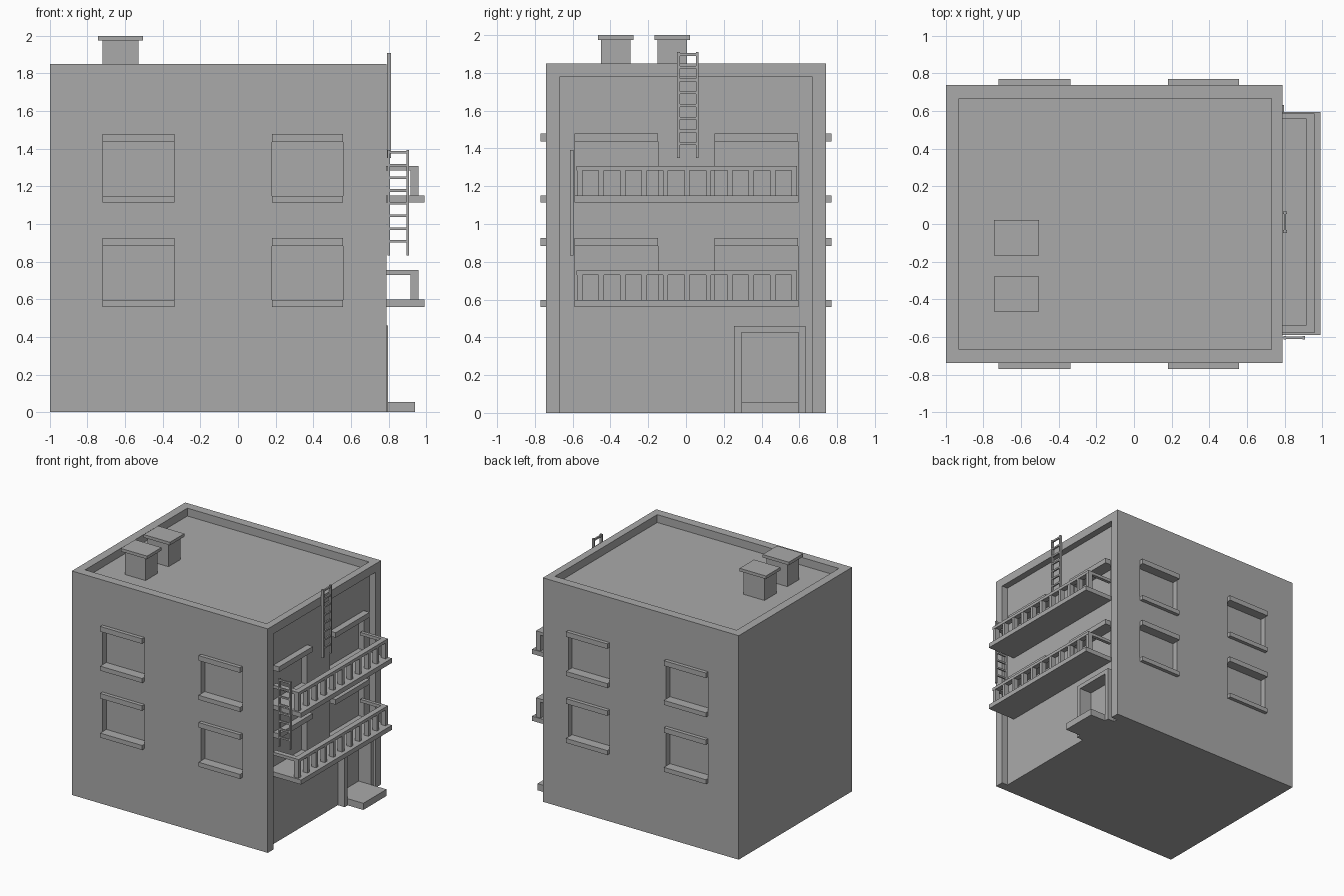
import bpy

cube = bpy.data.objects.get("Cube")
if cube:
    bpy.data.objects.remove(cube, do_unlink=True)

grey = bpy.data.materials.new("plain grey")
grey.use_nodes = True
COLOUR = (0.4, 0.4, 0.4, 1)
grey.diffuse_color = COLOUR
grey.node_tree.nodes["Principled BSDF"].inputs["Base Color"].default_value = COLOUR


def box(name, x, y, z):
    """Box from its three (min, max) ranges."""
    corners = [(a, b, c) for a in x for b in y for c in z]
    faces = [(0, 1, 3, 2), (4, 6, 7, 5), (0, 4, 5, 1),
             (2, 3, 7, 6), (0, 2, 6, 4), (1, 5, 7, 3)]
    mesh = bpy.data.meshes.new(name)
    mesh.from_pydata(corners, [], faces)
    mesh.materials.append(grey)
    ob = bpy.data.objects.new(name, mesh)
    bpy.context.scene.collection.objects.link(ob)
    return ob


def cut(target, x, y, z):
    """Subtract a box from the target and discard the cutter."""
    cutter = box("cutter", x, y, z)
    cutter.hide_render = True
    mod = target.modifiers.new("cut", "BOOLEAN")
    mod.operation = "DIFFERENCE"
    mod.solver = "EXACT"
    mod.object = cutter
    bpy.context.view_layer.update()
    mesh = bpy.data.meshes.new_from_object(
        target.evaluated_get(bpy.context.evaluated_depsgraph_get()))
    target.modifiers.clear()
    target.data = mesh
    bpy.data.objects.remove(cutter, do_unlink=True)


END = 0.79      # outer face of the entrance side
WALL = 0.735    # recessed entrance wall
SIDE = 0.74     # front and back faces
FLOORS = (0.56, 1.113)

# Main block with sunken roof and recessed entrance side
walls = box("walls", (-1, END), (-SIDE, SIDE), (0, 1.85))
cut(walls, (-0.93, 0.73), (-0.667, 0.667), (1.785, 2))
cut(walls, (WALL, 1), (-0.667, 0.667), (-0.1, 1.78))

for z in FLOORS:
    # Windows with sills and lintels, front and back
    for x in ((-0.72, -0.337), (0.18, 0.557)):
        for s, end in ((-1, "front"), (1, "back")):
            def depth(a, b):
                return tuple(sorted((s * a, s * b)))
            cut(walls, x, depth(SIDE - 0.05, 0.8), (z + 0.035, z + 0.325))
            box(end + "_window_sill", x, depth(SIDE - 0.05, 0.77), (z, z + 0.037))
            box(end + "_window_lintel", x, depth(SIDE - 0.05, 0.77), (z + 0.323, z + 0.365))

    # Balcony doorways with lintels
    for y in ((-0.59, -0.147), (0.15, 0.592)):
        cut(walls, (WALL - 0.05, 0.76), y, (z + 0.038, z + 0.325))
        box("balcony_door_lintel", (WALL - 0.05, END - 0.002), y, (z + 0.323, z + 0.365))

    # Balcony slab and railing
    box("balcony_slab", (WALL - 0.02, 0.99), (-0.59, 0.595), (z, z + 0.038))
    rail_z = (z + 0.17, z + 0.195)
    box("balcony_front_rail", (0.915, 0.96), (-0.58, 0.587), rail_z)
    for y in ((-0.58, -0.54), (0.56, 0.587)):
        box("balcony_side_rail", (WALL - 0.01, 0.916), y, rail_z)
    for i in range(11):
        y = -0.562 + 0.1135 * i
        box("baluster", (0.917, 0.958), (y - 0.014, y + 0.014), (z + 0.03, z + 0.172))

# Entrance: recessed door, surround and step
DOOR = (0.293, 0.596)
cut(walls, (WALL - 0.05, 0.76), DOOR, (0.03, 0.425))
for y in ((0.253, DOOR[0]), (DOOR[1], 0.633)):
    box("door_jamb", (WALL - 0.01, 0.797), y, (0, 0.425))
box("door_head", (WALL - 0.01, 0.797), (0.253, 0.633), (0.425, 0.46))
box("door_step", (WALL - 0.05, 0.94), DOOR, (0, 0.055))

# Chimneys with flat caps
for y in (-0.372, -0.073):
    box("chimney_stack", (-0.72, -0.53), (y - 0.077, y + 0.077), (1.77, 1.98))
    box("chimney_cap", (-0.745, -0.505), (y - 0.094, y + 0.094), (1.975, 2))


def ladder(name, start, bottom, place):
    """Ladder; place turns (across, up) ranges into a box."""
    for a in (start, start + 0.1):
        place(name + "_rail", (a, a + 0.014), (bottom, bottom + 0.56), 0)
    for i in range(8):
        z = bottom + 0.068 + 0.0675 * i
        place(name + "_rung", (start + 0.01, start + 0.104), (z, z + 0.014), 0.003)


# Roof ladder faces sideways, balcony ladder faces forwards
ladder("roof_ladder", -0.047, 1.35,
       lambda n, a, z, inset: box(n, (0.793 + inset, 0.812 - inset), a, z))
ladder("balcony_ladder", 0.795, 0.833,
       lambda n, a, z, inset: box(n, a, (-0.614 + inset, -0.596 - inset), z))
